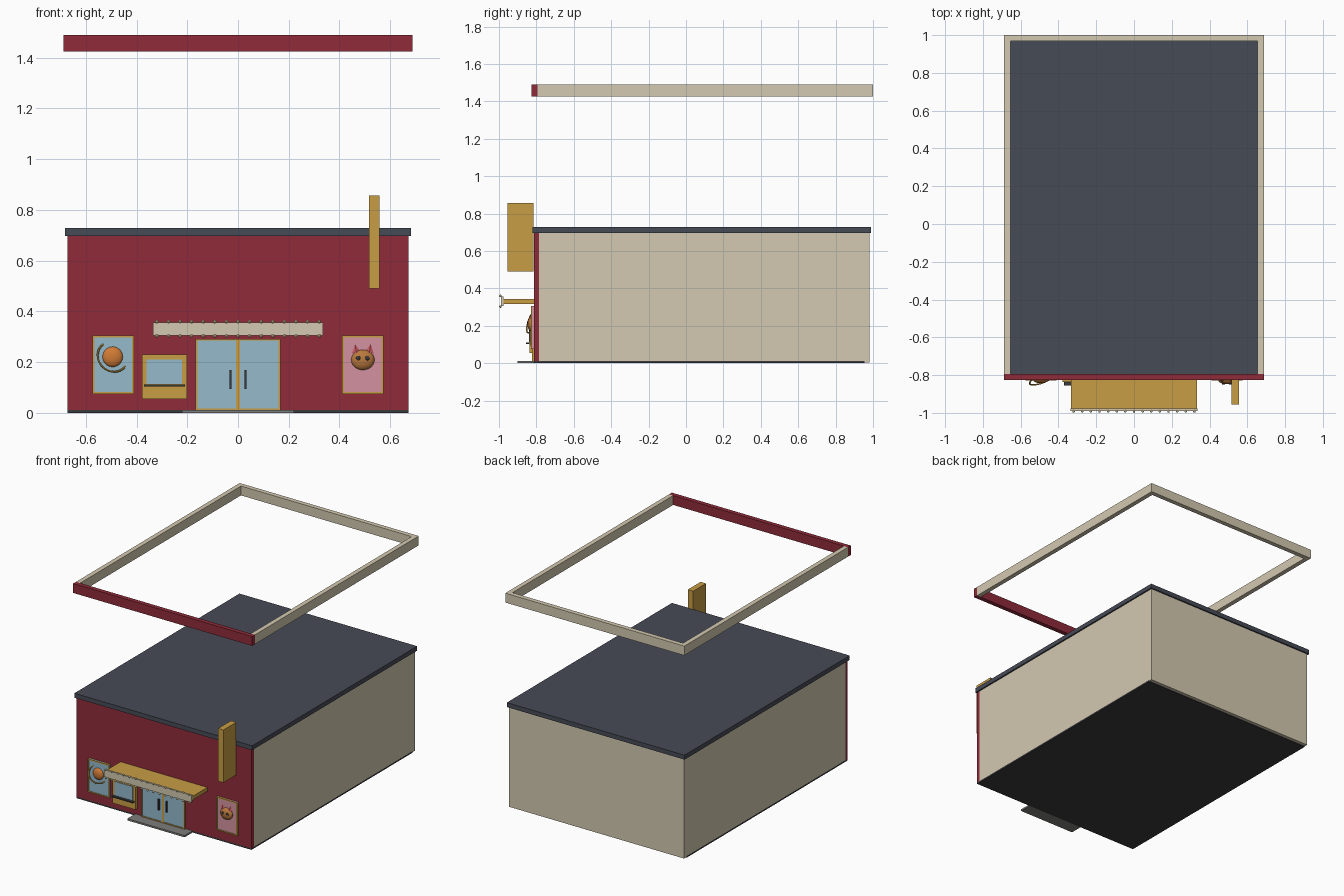
import bpy, math
from mathutils import Vector

if "Cube" in bpy.data.objects:
    bpy.data.objects.remove(bpy.data.objects["Cube"])

mats = {}

def paint(ob, name):
    hexes = dict(red="8E2F3C", cream="D2C8AF", slate="484C56", gold="C79C46", glass="93B8CA",
                 dark="3C3C3E", stone="7C7C7A", pink="D391A0", orange="D07A38", brown="B87840",
                 rose="C45A62", bulb="FFE9B0")
    if name not in mats:
        h = hexes[name]
        mats[name] = bpy.data.materials.new(name)
        mats[name].diffuse_color = [(int(h[i:i + 2], 16) / 255) ** 2.2 for i in (0, 2, 4)] + [1]
    ob.data.materials.append(mats[name])

def finish(name, color, smooth=False):
    ob = bpy.context.object
    ob.name = name
    paint(ob, color)
    if smooth:
        bpy.ops.object.shade_smooth_by_angle()
    return ob

def box(name, x, y, z, color):
    lo, hi = Vector((x[0], y[0], z[0])), Vector((x[1], y[1], z[1]))
    bpy.ops.mesh.primitive_cube_add(size=1, location=(lo + hi) / 2)
    bpy.context.object.scale = hi - lo
    bpy.ops.object.transform_apply(location=False, rotation=False, scale=True)
    return finish(name, color)

def ball(name, loc, scale, color, seg=20):
    bpy.ops.mesh.primitive_uv_sphere_add(segments=seg, ring_count=seg // 2, radius=1, location=loc)
    bpy.context.object.scale = scale
    bpy.ops.object.transform_apply(location=False, rotation=False, scale=True)
    return finish(name, color, True)

def frame(name, x, z, y, w, color):
    # four bars around a rectangular opening
    box(name + "_left", (x[0], x[0] + w), y, z, color)
    box(name + "_right", (x[1] - w, x[1]), y, z, color)
    box(name + "_top", (x[0] + w, x[1] - w), y, (z[1] - w, z[1]), color)
    box(name + "_bottom", (x[0] + w, x[1] - w), y, (z[0], z[0] + w), color)

# floor and entrance step
box("floor", (-.672, .672), (-.812, .955), (0, .011), "dark")
box("entrance_step", (-.22, .22), (-.90, -.812), (0, .012), "stone")

# walls
box("front_wall", (-.672, .672), (-.812, -.787), (.011, .697), "red")
box("back_wall", (-.672, .672), (.955, .98), (.004, .697), "cream")
for s, side in ((-1, "left"), (1, "right")):
    box(side + "_wall", sorted((s * .647, s * .672)), (-.787, .955), (.011, .697), "cream")

# roof slab and raised parapet ring
box("roof_slab", (-.682, .682), (-.82, .99), (.697, .728), "slate")
box("parapet_front", (-.687, .687), (-.826, -.795), (1.425, 1.49), "red")
box("parapet_back", (-.687, .687), (.968, 1.0), (1.425, 1.49), "cream")
for s, side in ((-1, "left"), (1, "right")):
    box("parapet_" + side, sorted((s * .655, s * .687)), (-.795, .968), (1.425, 1.49), "cream")

# double entrance door
frame("door_frame", (-.167, .167), (.011, .292), (-.824, -.80), .007, "gold")
box("door_mullion", (-.008, .008), (-.823, -.80), (.018, .285), "gold")
for s, side in ((-1, "left"), (1, "right")):
    box(side + "_door_glass", sorted((s * .008, s * .16)), (-.82, -.80), (.018, .285), "glass")
    box(side + "_door_handle", sorted((s * .026, s * .034)), (-.832, -.82), (.095, .17), "dark")

# canopy with fascia board and bulbs
box("canopy", (-.333, .333), (-.978, -.81), (.316, .343), "gold")
box("canopy_fascia", (-.335, .335), (-.99, -.977), (.306, .356), "cream")
for i in range(15):
    for z in (.303, .36):
        ball("canopy_bulb", (-.32 + i * .64 / 14, -.992, z), (.007,) * 3, "bulb", 10)

# tall projecting sign blade
box("blade_sign", (.516, .557), (-.955, -.815), (.49, .856), "gold")

# poster boards
for s, side, c in ((-1, "left", "glass"), (1, "right", "pink")):
    x = sorted((s * .41, s * .574))
    box(side + "_poster", x, (-.824, -.81), (.075, .306), c)
    frame(side + "_poster_frame", x, (.075, .306), (-.828, -.81), .008, "gold")

# left poster: planet with a tilted ring sinking into the board
ball("planet", (-.494, -.825, .221), (.04, .018, .04), "orange", 24)
bpy.ops.mesh.primitive_torus_add(major_segments=40, minor_segments=8, major_radius=.062,
                                 minor_radius=.004, location=(-.494, -.825, .221))
axis = Vector((.3, -.9, .3))
bpy.context.object.rotation_euler = axis.to_track_quat('Z', 'Y').to_euler()
finish("planet_ring", "gold", True)

# right poster: animal head with ears and eyes
ball("animal_head", (.492, -.826, .209), (.046, .022, .04), "brown", 24)
for s, side in ((-1, "left"), (1, "right")):
    bpy.ops.mesh.primitive_cone_add(vertices=4, radius1=.018, depth=.034,
                                    location=(.492 + s * .028, -.827, .254))
    bpy.context.object.scale.y = .5
    bpy.context.object.rotation_euler.y = s * .15
    finish(side + "_ear", "rose")
    ball(side + "_eye", (.492 + s * .018, -.846, .216), (.009, .005, .009), "dark", 12)

# ticket window
box("ticket_booth", (-.378, -.202), (-.836, -.81), (.054, .231), "gold")
box("ticket_window", (-.361, -.221), (-.84, -.83), (.113, .21), "glass")
box("ticket_shelf", (-.371, -.209), (-.856, -.83), (.104, .112), "dark")

for m in bpy.data.materials:
    if m.users and not m.is_grease_pencil:
        m.use_nodes = True
        m.node_tree.nodes["Principled BSDF"].inputs["Base Color"].default_value = m.diffuse_color
